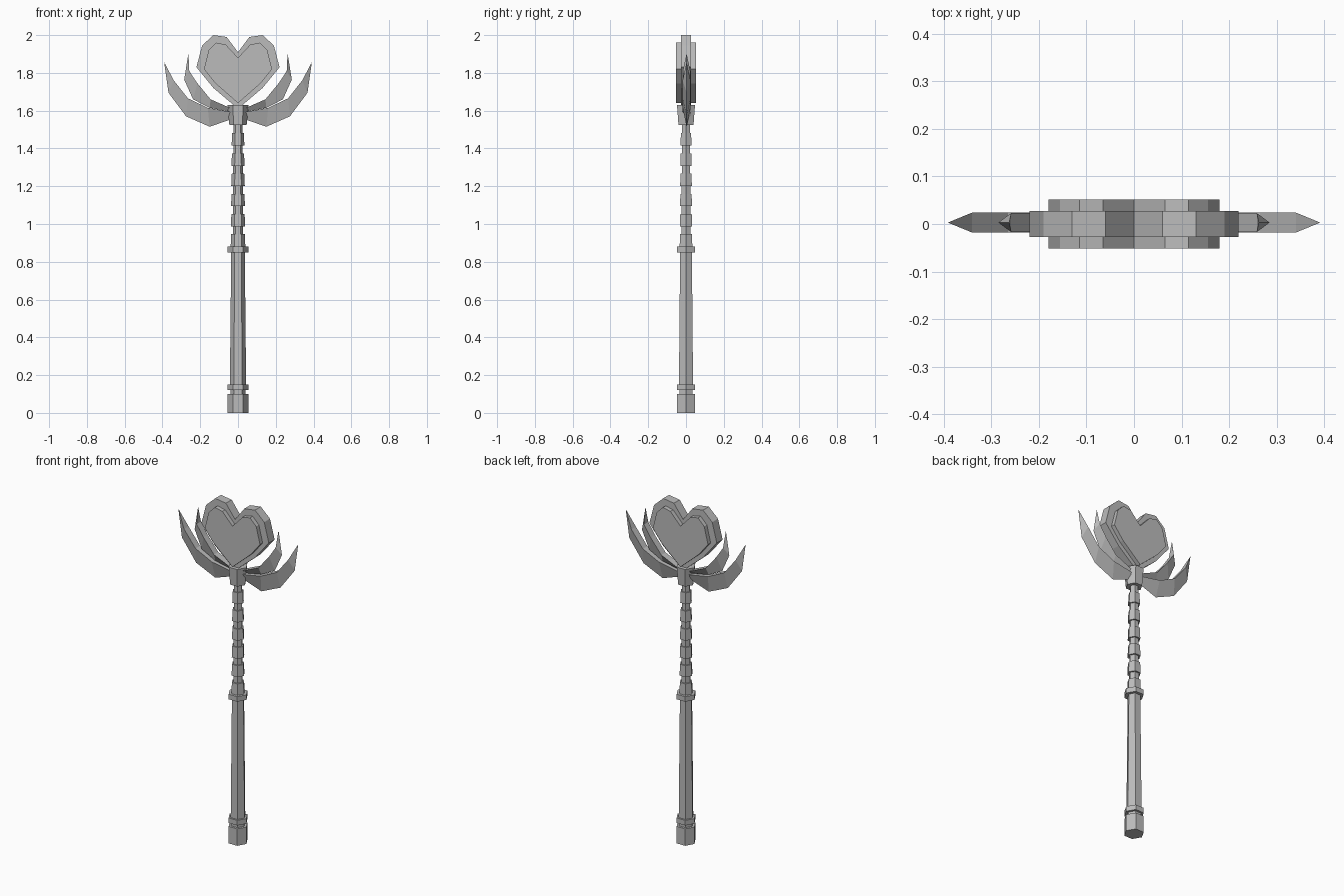
import bpy
import bmesh
from math import cos, sin, pi

cube = bpy.data.objects.get("Cube")
if cube:
    bpy.data.objects.remove(cube)

grey = bpy.data.materials.new("plain grey")
grey.use_nodes = True
colour = (0.5, 0.5, 0.5, 1)
grey.diffuse_color = colour
grey.node_tree.nodes["Principled BSDF"].inputs["Base Color"].default_value = colour


def make(name, rings, centre_y=0.0):
    """Skin a closed solid over rings that have equal numbers of points."""
    bm = bmesh.new()
    loops = [[bm.verts.new(p) for p in ring] for ring in rings]
    n = len(loops[0])
    for a, b in zip(loops, loops[1:]):
        for i in range(n):
            j = (i + 1) % n
            bm.faces.new((a[i], a[j], b[j], b[i]))
    bm.faces.new(loops[0])
    bm.faces.new(loops[-1])
    bmesh.ops.remove_doubles(bm, verts=bm.verts, dist=0.0001)
    bmesh.ops.recalc_face_normals(bm, faces=bm.faces)
    mesh = bpy.data.meshes.new(name)
    bm.to_mesh(mesh)
    bm.free()
    mesh.materials.append(grey)
    obj = bpy.data.objects.new(name, mesh)
    obj.location.y = centre_y
    bpy.context.collection.objects.link(obj)
    return obj


def hex_part(name, z0, z1, r0, r1):
    """Six-sided tapered section of the staff."""
    make(name, [[(r * cos(i * pi / 3), r * sin(i * pi / 3), z) for i in range(6)]
                for z, r in ((z0, r0), (z1, r1))])


def heart(name, half, depth):
    """Extruded heart from its right half, notch first and point last."""
    outline = half + [(-x, z) for x, z in half[-2:0:-1]]
    make(name, [[(x, y, z) for x, z in outline] for y in (-depth, depth)])


def petal(name, inner, outer, tip, width):
    """Curved blade: flat inner face, sharp outer ridge, pointed tip."""
    for side, sign in (("left", 1), ("right", -1)):
        rings = [[(sign * xi, -width, zi), (sign * xi, width, zi), (sign * xo, 0, zo)]
                 for (xi, zi), (xo, zo) in zip(inner, outer)]
        # Close the blade in a tiny triangle at the tip
        x, z = tip
        rings.append([(sign * x, -0.0005, z), (sign * x, 0.0005, z),
                      (sign * (x + 0.001), 0, z)])
        make(side + "_" + name, rings, 0.003)


# Staff, from the foot up
hex_part("pommel", 0, 0.1, 0.055, 0.055)
hex_part("pommel_neck", 0.1, 0.12, 0.04, 0.04)
hex_part("lower_collar", 0.12, 0.15, 0.055, 0.055)
hex_part("grip", 0.15, 0.85, 0.043, 0.036)
hex_part("upper_collar", 0.85, 0.88, 0.055, 0.055)
hex_part("neck", 0.88, 1.53, 0.028, 0.024)
for i in range(6):
    z = 0.88 + i * 0.107
    r = 0.039 - i * 0.001
    hex_part(f"neck_bead_{i + 1}", z, z + 0.066, r, r - 0.003)
hex_part("socket", 1.525, 1.63, 0.046, 0.055)

# Heart with a raised plate on both faces
heart("heart_rim", [(0, 1.91), (0.06, 1.99), (0.13, 2.0), (0.19, 1.945),
                    (0.22, 1.83), (0.13, 1.72), (0, 1.61)], 0.027)
heart("heart_plate", [(0, 1.88), (0.065, 1.95), (0.115, 1.96), (0.155, 1.92),
                      (0.18, 1.82), (0.12, 1.745), (0, 1.64)], 0.052)

# Petals
petal("large_petal",
      [(0.02, 1.59), (0.16, 1.615), (0.265, 1.665), (0.34, 1.76)],
      [(0.02, 1.56), (0.15, 1.515), (0.275, 1.57), (0.368, 1.695)],
      (0.39, 1.855), 0.021)
petal("small_petal",
      [(0.02, 1.605), (0.145, 1.66), (0.215, 1.745), (0.258, 1.81)],
      [(0.02, 1.59), (0.15, 1.615), (0.238, 1.66), (0.285, 1.765)],
      (0.262, 1.9), 0.02)
